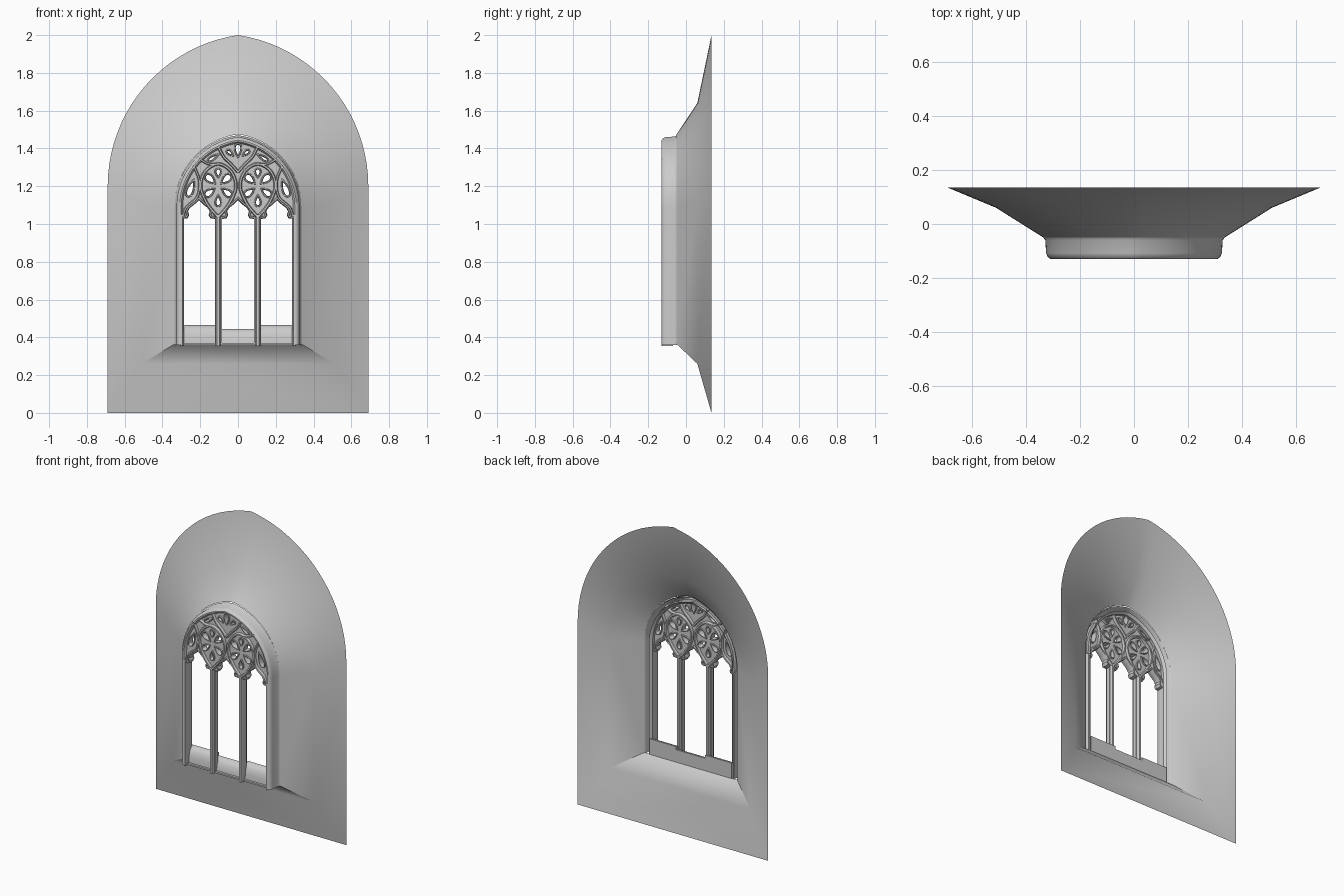
import bpy, math
from mathutils import Vector

if "Cube" in bpy.data.objects:
    bpy.data.objects.remove(bpy.data.objects["Cube"])

SPRING = 1.09


def arch(hw, bottom, spring, top, n=20):
    """Pointed arch outline from left foot over the apex to right foot."""
    rise = top - spring
    c = max(0.0, (rise * rise - hw * hw) / (2 * hw))
    r, end = hw + c, math.atan2(rise, c)
    right = [(hw, bottom)] + [(r * math.cos(end * i / n) - c, spring + r * math.sin(end * i / n))
                              for i in range(n)]
    return [(-x, z) for x, z in right] + [(0, top)] + right[::-1]


def make(name, verts, faces):
    me = bpy.data.meshes.new(name)
    me.from_pydata(verts, [], faces)
    ob = bpy.data.objects.new(name, me)
    bpy.context.collection.objects.link(ob)
    return ob


def loft(name, rings, closed):
    """Skin a list of (y, half width, bottom, springing, top) arches."""
    verts, faces = [], []
    for y, *dims in rings:
        pts = arch(*dims)
        verts += [(x, y, z) for x, z in pts]
    n = len(pts)
    for k in range(len(rings) - 1):
        for i in range(n if closed else n - 1):
            j = (i + 1) % n
            faces.append((k * n + i, k * n + j, (k + 1) * n + j, (k + 1) * n + i))
    return make(name, verts, faces)


def smooth(p, n=6):
    """Catmull-Rom curve through the points."""
    v = [Vector(q) for q in p]
    v = [2 * v[0] - v[1]] + v + [2 * v[-1] - v[-2]]
    out = []
    for a, b, c, d in zip(v, v[1:], v[2:], v[3:]):
        for i in range(n):
            t = i / n
            out.append(0.5 * (2 * b + (c - a) * t + (2 * a - 5 * b + 4 * c - d) * t * t
                              + (3 * b - a - 3 * c + d) * t ** 3))
    return [tuple(q) for q in out] + [tuple(p[-1])]


def rib(name, path, w, depth=0.031, closed=False):
    """Sweep a chamfered moulding along a path in the window plane."""
    d = depth
    sec = [(-w, -d * .25), (-w * .4, -d), (w * .4, -d), (w, -d * .25),
           (w, d * .25), (w * .4, d), (-w * .4, d), (-w, d * .25)]
    p = [Vector(q) for q in path]
    n, m = len(p), len(sec)
    verts, faces = [], []
    for i in range(n):
        a = p[i] - p[i - 1] if closed or i > 0 else p[1] - p[0]
        b = p[(i + 1) % n] - p[i] if closed or i < n - 1 else a
        a, b = a.normalized(), b.normalized()
        t = a + b
        t = t.normalized() if t.length > 1e-4 else Vector((-a.y, a.x))
        k = 1 / max(0.6, t.dot(a))
        for u, y in sec:
            verts.append((p[i].x - t.y * u * k, -0.099 + y, p[i].y + t.x * u * k))
    for i in range(n if closed else n - 1):
        for j in range(m):
            e, f = i * m, ((i + 1) % n) * m
            j2 = (j + 1) % m
            faces.append((e + j, e + j2, f + j2, f + j))
    if not closed:
        faces += [tuple(range(m))[::-1], tuple(range((n - 1) * m, n * m))]
    return make(name, verts, faces)


def drop(cx, cz, length, wid, deg):
    """Teardrop opening, blunt end pointing along the angle."""
    a, out = math.radians(deg), []
    for i in range(20):
        t = 2 * math.pi * i / 20
        u, v = -length * math.cos(t), wid * math.sin(t) * abs(math.sin(t / 2))
        out.append((cx + u * math.cos(a) - v * math.sin(a), cz + u * math.sin(a) + v * math.cos(a)))
    return out


def flip(path):
    return [(-x, z) for x, z in path]


# splayed wall reveal with sloping sill
loft("splayed_reveal", [(.135, .69, 0, 1.2, 2), (.06, .51, .26, 1.1, 1.64),
                        (-.05, .335, .365, SPRING, 1.475)], True)
# moulded arch frame around the opening
loft("arch_frame", [(y, .325 - o, .36, SPRING, 1.46 - o) for y, o in
                    [(-.05, -.01), (-.06, -.003), (-.108, 0), (-.122, .006), (-.129, .016),
                     (-.129, .024), (-.12, .03), (-.105, .037), (-.065, .037), (-.05, .022)]], False)

# cusped light heads
half = [(.086, 1.035), (.066, 1.037), (.060, 1.048), (.066, 1.068), (.054, 1.09), (.03, 1.108)]
lights, heads = [], []
for cx in (-.207, 0, .207):
    head = [(cx - x, z) for x, z in half] + [(cx, 1.137)] + [(cx + x, z) for x, z in half[::-1]]
    heads.append(head)
    lights.append([(cx - .086, .37)] + head + [(cx + .086, .37)])

# pierced openings
holes = [drop(0, 1.39, .036, .024, 90)]
for s in (-1, 1):
    side = lambda d: d if s > 0 else 180 - d
    for deg, dist, ln, wd in [(42, .055, .034, .026), (138, .055, .034, .026), (-36, .055, .032, .024),
                              (-144, .055, .032, .024), (90, .07, .024, .02), (-90, .077, .03, .02)]:
        a = math.radians(deg)
        holes.append(drop(s * .105 + dist * math.cos(a), 1.2 + dist * math.sin(a), ln, wd, deg))
    holes.append(drop(s * .25, 1.19, .048, .024, side(-70)))
    holes.append(drop(s * .13, 1.352, .034, .014, side(-32)))
    holes.append(drop(s * .042, 1.376, .022, .015, side(40)))

# tracery plate with the openings cut through
cu = bpy.data.curves.new("tracery_plate", 'CURVE')
cu.dimensions, cu.fill_mode, cu.extrude = '2D', 'BOTH', 0.015
for path in [arch(.305, .36, SPRING, 1.44)] + lights + holes:
    sp = cu.splines.new('POLY')
    sp.points.add(len(path) - 1)
    for pt, (x, z) in zip(sp.points, path):
        pt.co = (x, z, 0, 1)
    sp.use_cyclic_u = True
plate = bpy.data.objects.new("tracery_plate", cu)
plate.rotation_euler.x = math.pi / 2
plate.location.y = -0.099
bpy.context.collection.objects.link(plate)
bpy.ops.object.select_all(action='DESELECT')
plate.select_set(True)
bpy.context.view_layer.objects.active = plate
bpy.ops.object.convert(target='MESH')

# raised mouldings around openings and light heads
for h in holes:
    rib("foil_moulding", h, .006, .022, True)
for h in heads:
    rib("light_head_moulding", h, .008, .025)

# main tracery ribs, mullions and jamb shafts, mirrored
shield = smooth([(.105, 1.035), (.165, 1.11), (.198, 1.2), (.172, 1.28), (.105, 1.318),
                 (.038, 1.28), (.011, 1.2), (.045, 1.11), (.105, 1.035)])
main = [("shield_rib", shield, .011),
        ("top_rib", smooth([(0, 1.275), (.035, 1.315), (.075, 1.355), (.105, 1.41)]), .01),
        ("shoulder_rib", smooth([(.105, 1.316), (.155, 1.318), (.205, 1.345)]), .009),
        ("dagger_rib", smooth([(.292, 1.04), (.272, 1.09), (.215, 1.145), (.205, 1.23), (.235, 1.31)]), .009),
        ("mullion", [(.105, .355), (.105, 1.05)], .016),
        ("jamb_shaft", [(.297, .355), (.297, 1.05)], .01)]
for name, path, w in main:
    rib(name + "_right", path, w)
    rib(name + "_left", flip(path), w)

# rounded sill under each light
for x0, x1, top in [(-.297, -.105, .465), (-.105, .105, .445), (.105, .297, .465)]:
    prof = [(-.1, .36), (-.097, top - .06), (-.088, top - .025), (-.072, top - .006),
            (-.052, top), (-.048, top), (-.048, .36)]
    n = len(prof)
    make("light_sill", [(x, y, z) for x in (x0, x1) for y, z in prof],
         [(i, (i + 1) % n, n + (i + 1) % n, n + i) for i in range(n)]
         + [tuple(range(n))[::-1], tuple(range(n, 2 * n))])

# smooth shading with crisp creases
for ob in bpy.context.scene.objects:
    ob.select_set(True)
    bpy.context.view_layer.objects.active = ob
bpy.ops.object.shade_smooth_by_angle(angle=math.radians(35))
